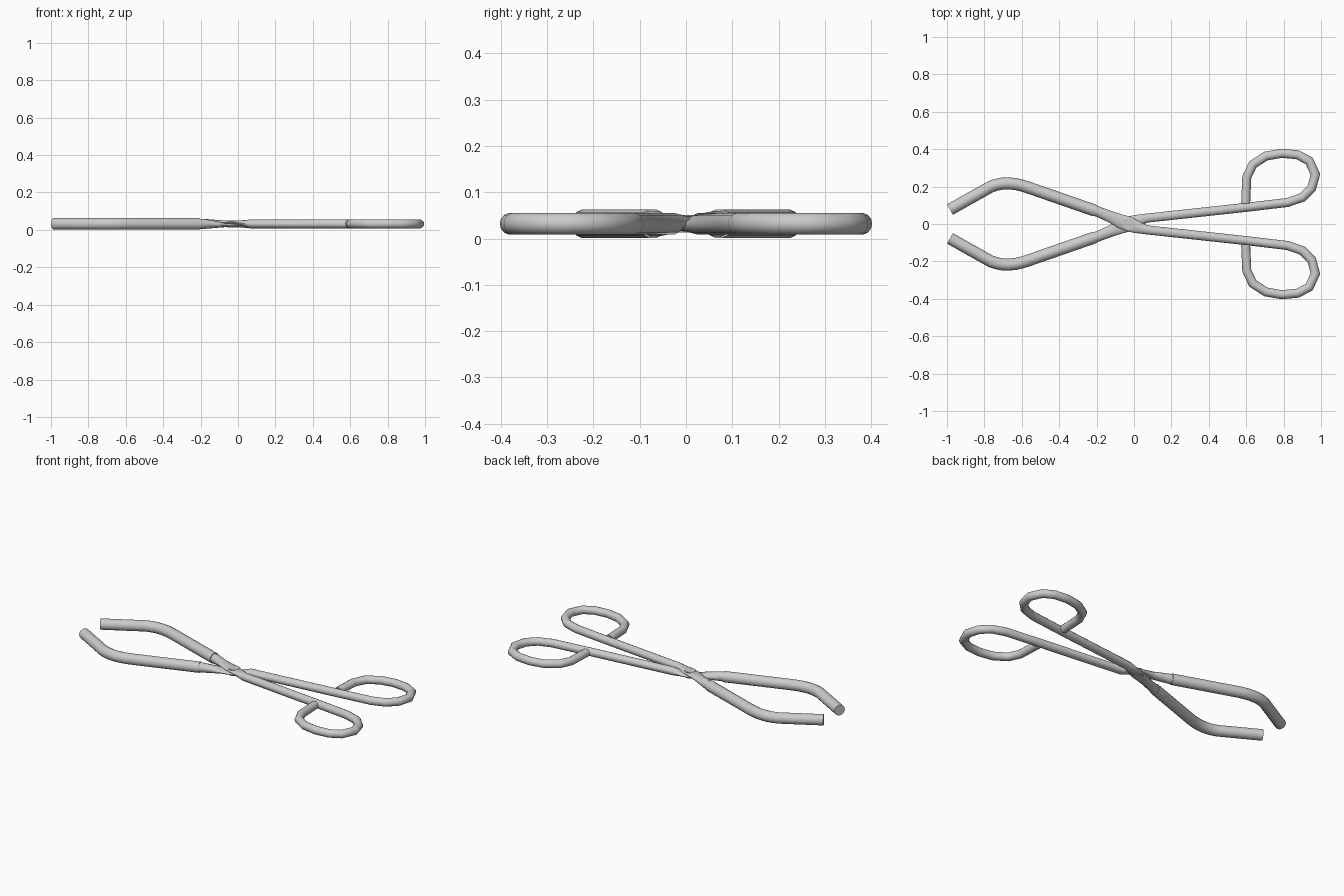
import bpy, bmesh
from math import sin, cos, pi, radians
from mathutils import Vector

if "Cube" in bpy.data.objects:
    bpy.data.objects.remove(bpy.data.objects["Cube"])

MID = 0.032      # height of the centre plane
PIVOT_X = -0.028
SIDES = 14


def smooth(obj, angle=40):
    bpy.ops.object.select_all(action='DESELECT')
    obj.select_set(True)
    bpy.context.view_layer.objects.active = obj
    bpy.ops.object.shade_smooth_by_angle(angle=radians(angle))


def sweep(name, path, side):
    """Sweep an ellipse along path of (x, y, z offset, half width, half height).
    side = -1 turns the part half a turn about the long axis."""
    bm = bmesh.new()
    pts = [Vector((p[0], p[1] * side, MID + p[2] * side)) for p in path]
    rings = []
    for i, c in enumerate(pts):
        a = (c - pts[max(i - 1, 0)]).xy
        b = (pts[min(i + 1, len(pts) - 1)] - c).xy
        a = a.normalized() if a.length else b.normalized()
        b = b.normalized() if b.length else a
        t = (a + b).normalized()
        n = Vector((-t.y, t.x, 0)) / max(t.dot(a), 0.5)    # mitred side vector
        w, h = path[i][3:]
        rings.append([bm.verts.new(c + n * (w * cos(2 * pi * k / SIDES))
                                   + Vector((0, 0, h * sin(2 * pi * k / SIDES))))
                      for k in range(SIDES)])
    for r, s in zip(rings, rings[1:]):
        for k in range(SIDES):
            j = (k + 1) % SIDES
            bm.faces.new((r[k], r[j], s[j], s[k]))
    bm.faces.new(rings[0])
    bm.faces.new(rings[-1])
    bmesh.ops.recalc_face_normals(bm, faces=bm.faces)
    mesh = bpy.data.meshes.new(name)
    bm.to_mesh(mesh)
    bm.free()
    obj = bpy.data.objects.new(name, mesh)
    bpy.context.collection.objects.link(obj)
    smooth(obj)


# Thick bent jaw tube
jaw = [(-0.984, 0.077), (-0.765, 0.200), (-0.735, 0.210), (-0.705, 0.216), (-0.67, 0.217),
       (-0.635, 0.214), (-0.60, 0.206), (-0.565, 0.195), (-0.208, 0.071)]
jaw = [(x, y, 0, 0.032, 0.032) for x, y in jaw]

# Wire flattened where the arms cross, then running out to the finger loop
shank = [(-0.23, 0.079, 0, 0.028, 0.028), (-0.19, 0.065, 0, 0.028, 0.028),
         (-0.12, 0.036, 0.003, 0.031, 0.019), (-0.075, 0.016, 0.007, 0.037, 0.011),
         (-0.028, 0, 0.008, 0.040, 0.009), (0.01, -0.015, 0.007, 0.034, 0.011),
         (0.065, -0.031, 0, 0.024, 0.024)]
loop = [(0.60, -0.089), (0.82, -0.115), (0.90, -0.142), (0.95, -0.192), (0.97, -0.265),
        (0.937, -0.337), (0.875, -0.370), (0.79, -0.378), (0.705, -0.363),
        (0.635, -0.318), (0.603, -0.25), (0.597, -0.11)]
handle = shank + [(x, y, 0, 0.024, 0.024) for x, y in loop]

for side, tag in ((1, "upper"), (-1, "lower")):
    sweep(tag + "_jaw", jaw, side)
    sweep(tag + "_handle", handle, side)

# Pivot rivet
bpy.ops.mesh.primitive_cylinder_add(vertices=24, radius=0.031, depth=0.037,
                                    location=(PIVOT_X, 0, MID))
rivet = bpy.context.object
rivet.name = "pivot_rivet"
smooth(rivet)
